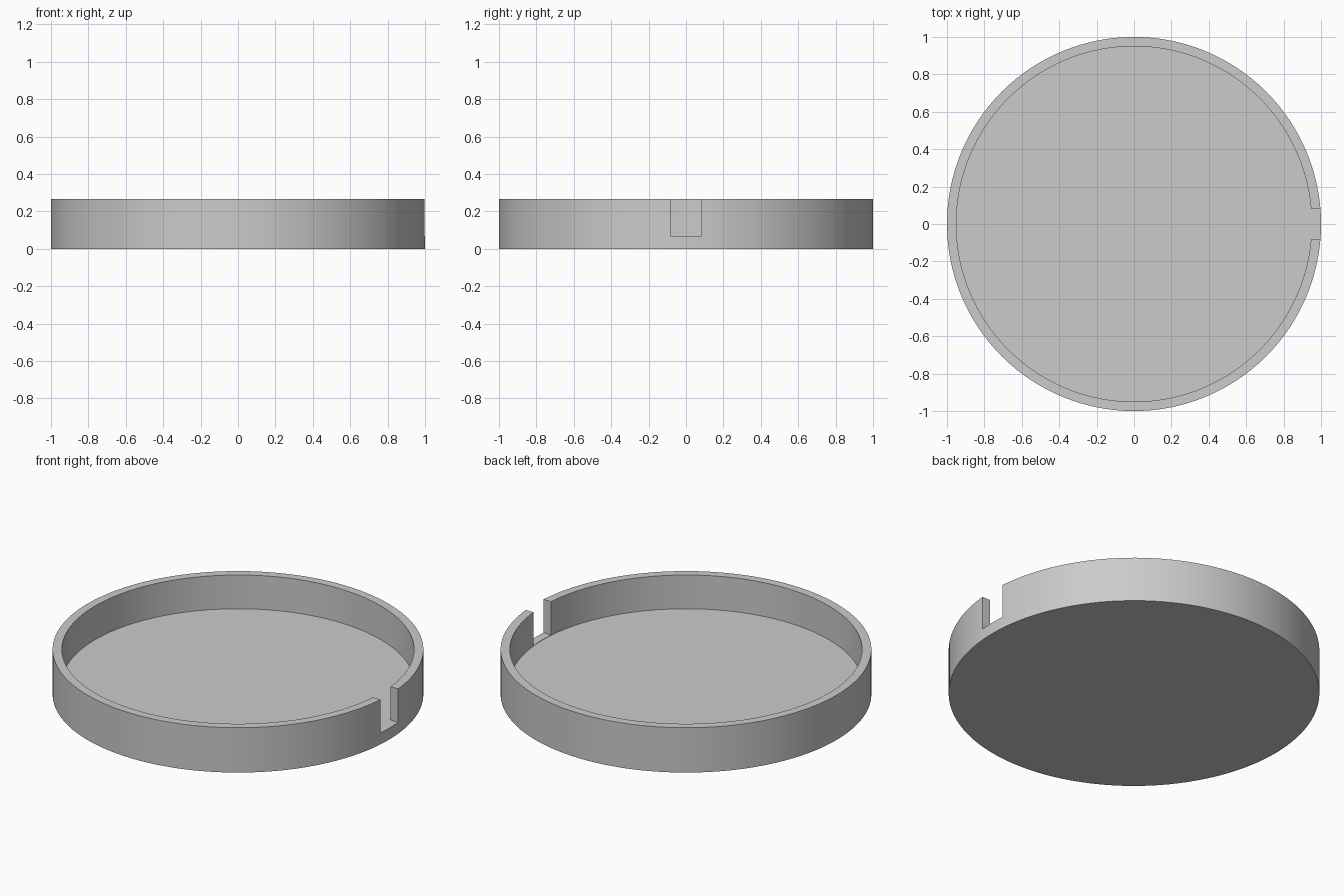
import bpy
import bmesh
import math
from mathutils import Matrix

RADIUS, INNER, HEIGHT = 1.0, 0.95, 0.267
FLOOR, NOTCH_Z, NOTCH_HALF = 0.066, 0.068, 0.083
SEGMENTS = 128

old = bpy.data.objects.get("Cube")
if old:
    bpy.data.objects.remove(old, do_unlink=True)

# Single grey material
grey = bpy.data.materials.new("plain_grey")
grey.use_nodes = True
colour = (0.6, 0.6, 0.6, 1)
grey.diffuse_color = colour
grey.node_tree.nodes["Principled BSDF"].inputs["Base Color"].default_value = colour


def make_object(name, bm):
    bmesh.ops.recalc_face_normals(bm, faces=bm.faces)
    mesh = bpy.data.meshes.new(name)
    bm.to_mesh(mesh)
    bm.free()
    mesh.materials.append(grey)
    obj = bpy.data.objects.new(name, mesh)
    bpy.context.collection.objects.link(obj)
    return obj


# Round tray: floor and wall stacked as rings, capped below and inside
bm = bmesh.new()
rings = []
for radius, z in ((RADIUS, 0), (RADIUS, HEIGHT), (INNER, HEIGHT), (INNER, FLOOR)):
    angles = [math.tau * i / SEGMENTS for i in range(SEGMENTS)]
    rings.append([bm.verts.new((radius * math.cos(a), radius * math.sin(a), z)) for a in angles])
for low, high in zip(rings, rings[1:]):
    for i in range(SEGMENTS):
        j = (i + 1) % SEGMENTS
        bm.faces.new((low[i], low[j], high[j], high[i]))
bm.faces.new(rings[0][::-1])
bm.faces.new(rings[-1])
tray = make_object("round_tray", bm)

# Square notch through the wall on the +x side
bm = bmesh.new()
bmesh.ops.create_cube(bm, size=1, matrix=Matrix.Translation((1.0, 0, NOTCH_Z + 0.25))
                      @ Matrix.Diagonal((0.2, 2 * NOTCH_HALF, 0.5, 1)))
cutter = make_object("notch_cutter", bm)
cutter.hide_render = True

cut = tray.modifiers.new("notch", 'BOOLEAN')
cut.operation = 'DIFFERENCE'
cut.solver = 'EXACT'
cut.object = cutter

bpy.ops.object.select_all(action='DESELECT')
tray.select_set(True)
bpy.context.view_layer.objects.active = tray
bpy.ops.object.modifier_apply(modifier=cut.name)
bpy.data.objects.remove(cutter, do_unlink=True)
bpy.ops.object.shade_smooth_by_angle(angle=math.radians(30))
